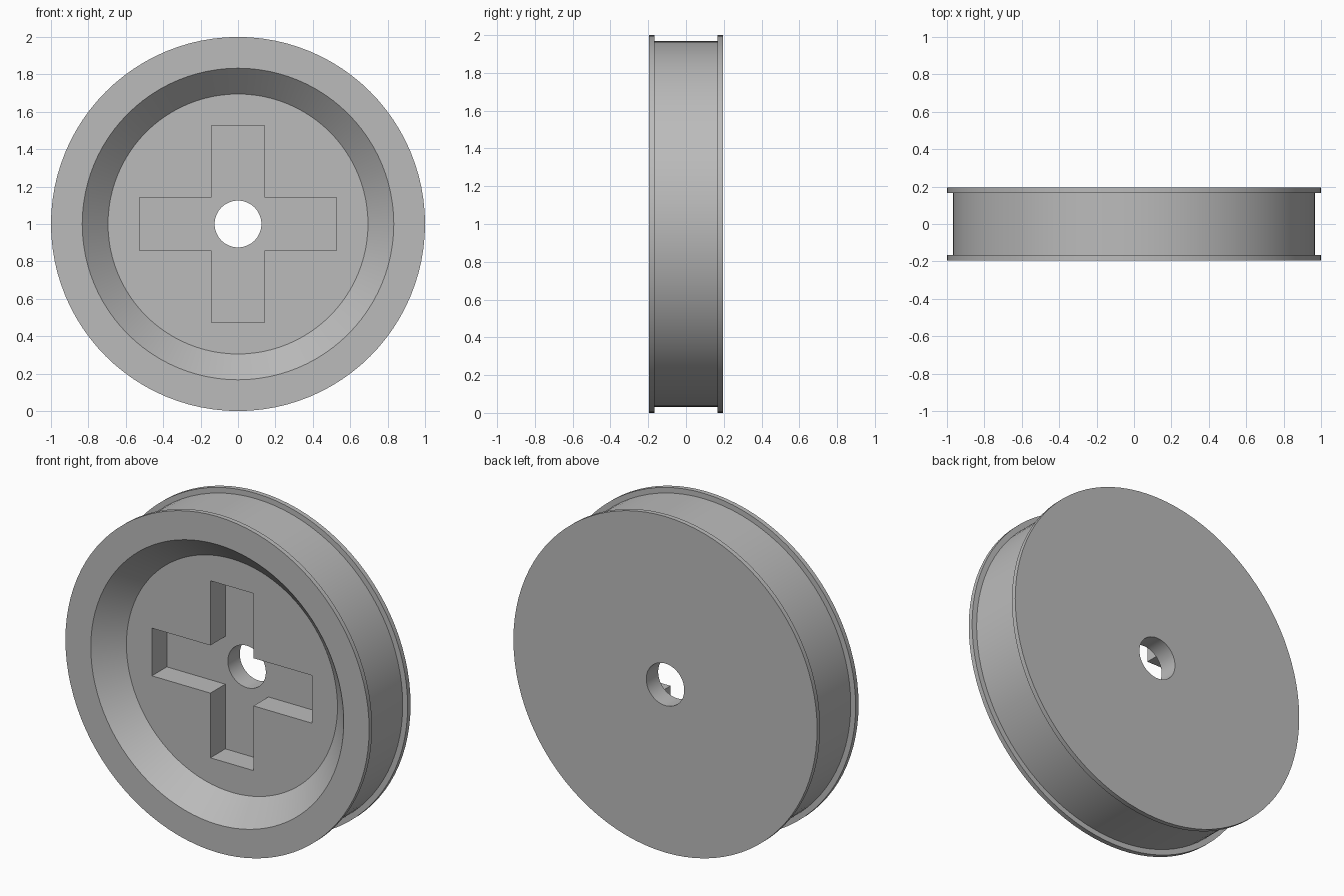
import bpy
import bmesh
from math import tau, sin, cos, radians

cube = bpy.data.objects.get("Cube")
if cube:
    bpy.data.objects.remove(cube, do_unlink=True)

SEGMENTS = 96
HALF_DEPTH = 0.195
FLANGE = 0.028
DISH_FLOOR = -HALF_DEPTH + 0.138
CROSS_FLOOR = DISH_FLOOR + 0.14
ARM_HALF_WIDTH, ARM_LENGTH = 0.142, 0.527

grey = bpy.data.materials.new("plain grey")
grey.use_nodes = True
colour = (0.5, 0.5, 0.5, 1)
grey.diffuse_color = colour
grey.node_tree.nodes["Principled BSDF"].inputs["Base Color"].default_value = colour


def make_object(name, bm):
    bmesh.ops.recalc_face_normals(bm, faces=bm.faces)
    mesh = bpy.data.meshes.new(name)
    bm.to_mesh(mesh)
    bm.free()
    mesh.materials.append(grey)
    obj = bpy.data.objects.new(name, mesh)
    obj.location.z = 1
    bpy.context.collection.objects.link(obj)
    return obj


def lathe(name, profile):
    """Revolve a closed (radius, y) profile about the y axis."""
    bm = bmesh.new()
    rings = []
    for i in range(SEGMENTS):
        a = tau * i / SEGMENTS
        rings.append([bm.verts.new((r * cos(a), y, r * sin(a))) for r, y in profile])
    n = len(profile)
    for i, ring in enumerate(rings):
        after = rings[(i + 1) % SEGMENTS]
        for j in range(n):
            k = (j + 1) % n
            bm.faces.new((ring[j], ring[k], after[k], after[j]))
    return make_object(name, bm)


def cross_prism(name, y0, y1):
    """Plus-shaped prism, one arm corner pattern turned four times."""
    w, l = ARM_HALF_WIDTH, ARM_LENGTH
    points = []
    x_axis, z_axis = (1, 0), (0, 1)
    for _ in range(4):
        for u, v in ((l, -w), (l, w), (w, w)):
            points.append((u * x_axis[0] + v * z_axis[0], u * x_axis[1] + v * z_axis[1]))
        x_axis, z_axis = z_axis, (-x_axis[0], -x_axis[1])
    bm = bmesh.new()
    face = bm.faces.new([bm.verts.new((x, y0, z)) for x, z in points])
    extruded = bmesh.ops.extrude_face_region(bm, geom=[face])["geom"]
    verts = [g for g in extruded if isinstance(g, bmesh.types.BMVert)]
    bmesh.ops.translate(bm, verts=verts, vec=(0, y1 - y0, 0))
    return make_object(name, bm)


# Wheel body: bore, dished front, two thin flanges and the groove between them
wheel = lathe("grooved_wheel", [
    (0.125, DISH_FLOOR),
    (0.695, DISH_FLOOR),
    (0.833, -HALF_DEPTH),
    (1, -HALF_DEPTH),
    (1, -HALF_DEPTH + FLANGE),
    (0.968, -HALF_DEPTH + FLANGE),
    (0.968, HALF_DEPTH - FLANGE),
    (1, HALF_DEPTH - FLANGE),
    (1, HALF_DEPTH),
    (0.125, HALF_DEPTH),
])

# Cross-shaped recess in the dish floor
cutter = cross_prism("cross_recess_cutter", -0.4, CROSS_FLOOR)
cutter.hide_render = True
cut = wheel.modifiers.new("cross_recess", 'BOOLEAN')
cut.operation = 'DIFFERENCE'
cut.solver = 'EXACT'
cut.object = cutter

bpy.ops.object.select_all(action='DESELECT')
wheel.select_set(True)
bpy.context.view_layer.objects.active = wheel
bpy.ops.object.modifier_apply(modifier=cut.name)
bpy.data.objects.remove(cutter, do_unlink=True)
bpy.ops.object.shade_smooth_by_angle(angle=radians(30))
